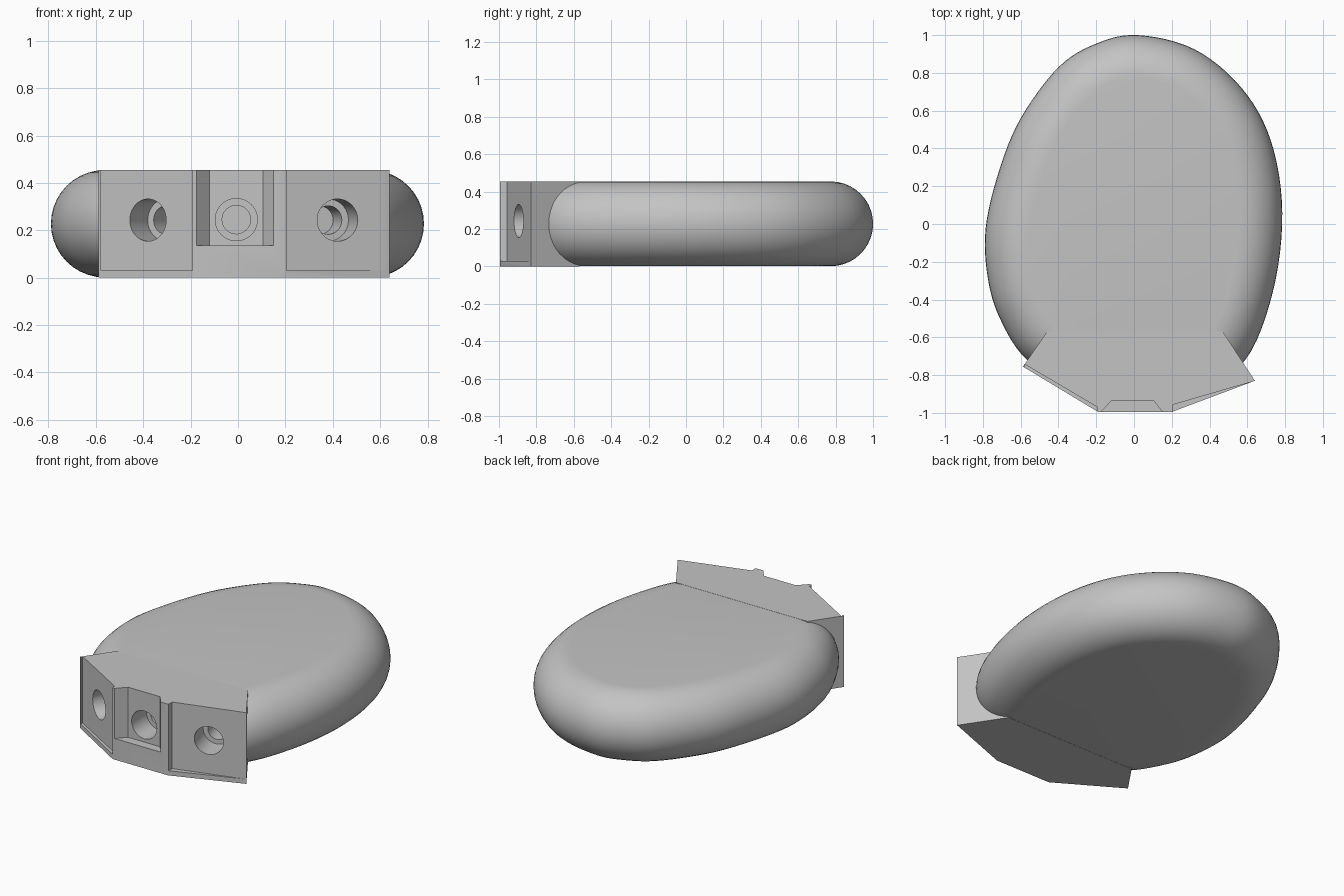
import bpy, bmesh, math
from mathutils import Vector

if "Cube" in bpy.data.objects:
    bpy.data.objects.remove(bpy.data.objects["Cube"])

H = 0.455
grey = bpy.data.materials.new("light grey")
grey.diffuse_color = (0.55, 0.55, 0.55, 1)
grey.use_nodes = True
grey.node_tree.nodes["Principled BSDF"].inputs["Base Color"].default_value = grey.diffuse_color


def add_object(name, bm):
    bmesh.ops.recalc_face_normals(bm, faces=bm.faces)
    mesh = bpy.data.meshes.new(name)
    bm.to_mesh(mesh)
    bm.free()
    mesh.materials.append(grey)
    ob = bpy.data.objects.new(name, mesh)
    bpy.context.collection.objects.link(ob)
    return ob


def prism(name, outline, z0, z1):
    bm = bmesh.new()
    low = [bm.verts.new((x, y, z0)) for x, y in outline]
    high = [bm.verts.new((x, y, z1)) for x, y in outline]
    bm.faces.new(low)
    bm.faces.new(high)
    n = len(low)
    for i in range(n):
        j = (i + 1) % n
        bm.faces.new((low[i], low[j], high[j], high[i]))
    return add_object(name, bm)


def stepped_hole(name, centre, inward, depth):
    """Counterbore with a narrower pilot hole behind it, as one turned solid."""
    c, d = Vector(centre), Vector(inward).normalized()
    side, up = d.cross(Vector((0, 0, 1))), Vector((0, 0, 1))
    bm = bmesh.new()
    rings = []
    for r, t in ((0.089, -0.12), (0.089, depth), (0.06, depth), (0.06, depth + 0.14)):
        rings.append([bm.verts.new(c + d * t + r * (side * math.cos(a) + up * math.sin(a)))
                      for a in (math.tau * k / 40 for k in range(40))])
    bm.faces.new(rings[0])
    bm.faces.new(rings[-1])
    for a, b in zip(rings, rings[1:]):
        for i in range(40):
            j = (i + 1) % 40
            bm.faces.new((a[i], a[j], b[j], b[i]))
    return add_object(name, bm)


def closed_spline(points, steps):
    """Smooth closed curve through the points."""
    p = [Vector(q) for q in points]
    n, out = len(p), []
    for i in range(n):
        a, b, c, d = p[i - 1], p[i], p[(i + 1) % n], p[(i + 2) % n]
        for k in range(steps):
            t = k / steps
            out.append(0.5 * (2 * b + (c - a) * t + (2 * a - 5 * b + 4 * c - d) * t * t
                              + (3 * b - a - 3 * c + d) * t ** 3))
    return out


# Egg-shaped body with a fully rounded rim
egg = closed_spline([(0.02, 1.0), (-0.2, 0.955), (-0.40, 0.83), (-0.6, 0.56), (-0.715, 0.28),
                     (-0.785, -0.02), (-0.775, -0.28), (-0.71, -0.5), (-0.565, -0.72),
                     (-0.3, -0.865), (0, -0.91), (0.32, -0.88), (0.585, -0.725),
                     (0.735, -0.36), (0.785, 0.06), (0.725, 0.44), (0.57, 0.72),
                     (0.32, 0.925)], 6)
bm = bmesh.new()
rings, n, steps = [], len(egg), 20
r = H / 2 - 0.001
for s in range(steps + 1):
    a = -math.pi / 2 + math.pi * s / steps
    inset = r * (1 - math.cos(a))
    ring = []
    for i, q in enumerate(egg):
        t = (egg[(i + 1) % n] - egg[i - 1]).normalized()
        ring.append(bm.verts.new((q.x - t.y * inset, q.y + t.x * inset, H / 2 + r * math.sin(a))))
    rings.append(ring)
bm.faces.new(rings[0])
bm.faces.new(rings[-1])
for a, b in zip(rings, rings[1:]):
    for i in range(n):
        j = (i + 1) % n
        bm.faces.new((a[i], a[j], b[j], b[i]))
body = add_object("rounded_body", bm)

# Angled mounting block across the front
block = prism("front_block", [(-0.588, -0.755), (-0.19, -0.995), (0.20, -0.995),
                              (0.64, -0.83), (0.47, -0.57), (-0.46, -0.57)], 0, H)

# Shallow panel recesses, flared centre notch and the three stepped holes
cutters = [
    prism("left_recess_cutter", [(-0.578, -0.743), (-0.193, -0.97), (-0.193, -1.1),
                                 (-0.578, -1.1)], 0.03, 0.6),
    prism("right_recess_cutter", [(0.205, -0.957), (0.62, -0.8365), (0.62, -1.1),
                                  (0.205, -1.1)], 0.03, 0.6),
    prism("centre_notch_cutter", [(-0.12, -0.937), (0.105, -0.937), (0.15, -0.995),
                                  (0.15, -1.1), (-0.175, -1.1), (-0.175, -0.995)], 0.135, 0.6),
    stepped_hole("left_hole_cutter", (-0.38, -0.86, 0.243), (0.505, 0.863, 0), 0.15),
    stepped_hole("centre_hole_cutter", (-0.007, -0.937, 0.245), (0, 1, 0), 0.15),
    stepped_hole("right_hole_cutter", (0.42, -0.894, 0.243), (-0.264, 0.964, 0), 0.15),
]
for ob in (body, block):
    bpy.context.view_layer.objects.active = ob
    for c in cutters:
        m = ob.modifiers.new(c.name, "BOOLEAN")
        m.operation, m.solver, m.object = "DIFFERENCE", "EXACT", c
        bpy.ops.object.modifier_apply(modifier=m.name)
    bpy.ops.object.select_all(action="DESELECT")
    ob.select_set(True)
    bpy.ops.object.shade_smooth_by_angle(angle=math.radians(30))
for c in cutters:
    bpy.data.objects.remove(c)
